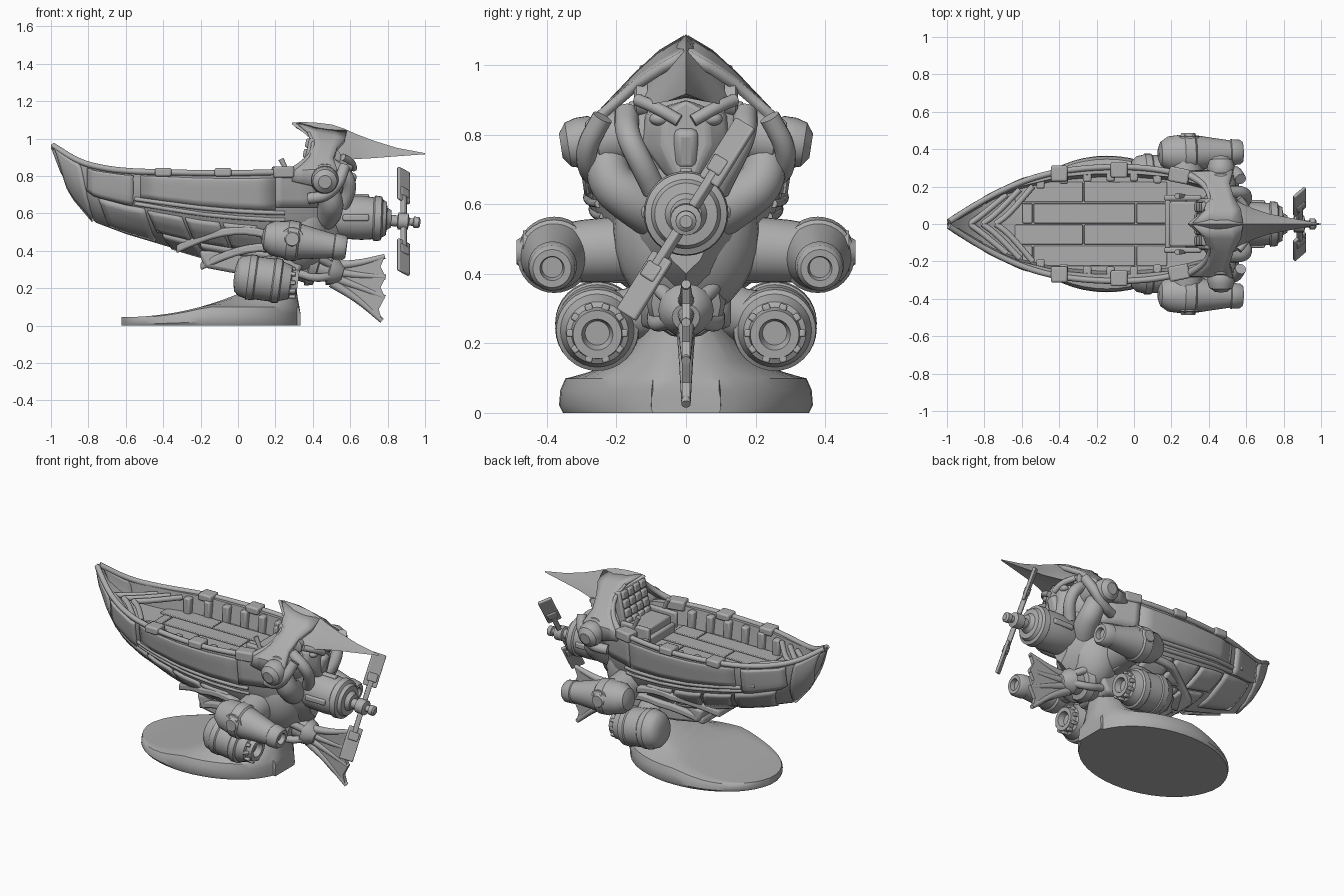
import bpy, bmesh, math
from mathutils import Vector, Euler

if "Cube" in bpy.data.objects:
    bpy.data.objects.remove(bpy.data.objects["Cube"])
grey = bpy.data.materials.new("plain grey")
grey.use_nodes = True
grey.diffuse_color = (0.42, 0.42, 0.42, 1)
grey.node_tree.nodes["Principled BSDF"].inputs["Base Color"].default_value = grey.diffuse_color
parts = []

def loft(name, rings, closed=True, mirror=False, bevel=0, thick=0):
    """Skin rows of equal size into a part; closed rows are rings with end caps."""
    n, last = len(rings[0]), len(rings) - 1
    faces = [(i * n + j, i * n + (j + 1) % n, (i + 1) * n + (j + 1) % n, (i + 1) * n + j)
             for i in range(last) for j in range(n if closed else n - 1)]
    if closed:
        faces += [tuple(range(n)), tuple(range(last * n, last * n + n))]
    mesh = bpy.data.meshes.new(name)
    mesh.from_pydata([tuple(v) for r in rings for v in r], [], faces)
    mesh.materials.append(grey)
    bm = bmesh.new()
    bm.from_mesh(mesh)
    bmesh.ops.recalc_face_normals(bm, faces=bm.faces)
    bm.to_mesh(mesh)
    bm.free()
    ob = bpy.data.objects.new(name, mesh)
    bpy.context.collection.objects.link(ob)
    if thick:
        mod = ob.modifiers.new("Thickness", "SOLIDIFY")
        mod.thickness, mod.offset = thick, 0
    if bevel:
        mod = ob.modifiers.new("Bevel", "BEVEL")
        mod.width, mod.segments = bevel, 2
    if mirror:
        ob.modifiers.new("Mirror", "MIRROR").use_axis = (False, True, False)
    parts.append(ob)

def sweep(name, path, tangents, sides, **kw):
    """Carry a circle along (x, y, z, radius) points without twisting."""
    rings, old, q = [], tangents[0], tangents[0].to_track_quat("Z", "Y")
    for p, tangent in zip(path, tangents):
        q, old = old.rotation_difference(tangent) @ q, tangent
        turn = [2 * math.pi * k / sides for k in range(sides)]
        rings.append([p.xyz + q @ Vector((p.w * math.cos(u), p.w * math.sin(u), 0)) for u in turn])
    loft(name, rings, **kw)

def lathe(name, start, end, profile, sides=32, **kw):
    """Turn (fraction along axis, radius) pairs around start-end."""
    a, b = Vector(start), Vector(end)
    path = [Vector((*a.lerp(b, t), r)) for t, r in profile]
    sweep(name, path, [b - a] * len(path), sides, **kw)

def tube(name, points, radius, tips=(1, 1), **kw):
    last = len(points) - 1
    path = [Vector((*p, radius * (tips[0] + (tips[1] - tips[0]) * i / last))) for i, p in enumerate(points)]
    for _ in range(3):
        cut = [a.lerp(b, t) for a, b in zip(path, path[1:]) for t in (.25, .75)]
        path = [path[0]] + cut + [path[-1]]
    ends = zip(path[:1] + path[:-1], path[1:] + path[-1:])
    sweep(name, path, [(b - a).xyz for a, b in ends], 16, **kw)

def box(name, loc, size, rot=(0, 0, 0), bevel=.01, **kw):
    m = Euler(rot).to_matrix()
    loft(name, [[m @ Vector((i * size[0] / 2, j * size[1] / 2, k * size[2] / 2)) + Vector(loc)
                 for i, j in ((-1, -1), (1, -1), (1, 1), (-1, 1))] for k in (-1, 1)], bevel=bevel, **kw)

def ball(name, loc, radii, **kw):
    grid = [[(math.cos(a), math.sin(a) * math.cos(b), math.sin(a) * math.sin(b))
             for b in [math.pi * j / 14 for j in range(28)]] for a in [.01 + math.pi * i / 16.1 for i in range(17)]]
    loft(name, [[[c + r * d for c, r, d in zip(loc, radii, v)] for v in row] for row in grid], **kw)

def slab(name, outline, half, **kw):
    loft(name, [[(x, s * half, z) for x, z in outline] for s in (-1, 1)], **kw)

def ring(half):
    """Close a +y half section by reflecting it."""
    return half + [(x, -y, z) for x, y, z in reversed(half) if abs(y) > 1e-6]

def at(table, key):
    """Interpolate table rows by their first column."""
    key = min(key, table[-1][0])
    a, b = next((a, b) for a, b in zip(table, table[1:]) if key <= b[0])
    return [p + (q - p) * (key - a[0]) / (b[0] - a[0]) for p, q in zip(a, b)]

# Hull stations: x, half width, rim height, keel height; side section: step, width, drop
HULL = [(-1, .005, .97, .95), (-.95, .04, .93, .82), (-.87, .09, .88, .68), (-.76, .155, .845, .55),
        (-.6, .23, .825, .49), (-.4, .285, .82, .43), (-.2, .305, .815, .37), (0, .305, .815, .33),
        (.2, .285, .82, .3), (.36, .235, .82, .3), (.47, .17, .8, .34), (.55, .1, .74, .4)]
SIDE = [(0, 1, 0), (1, 1, .12), (2, .93, .42), (3, .76, .66), (4, .42, .88), (5, 0, 1)]

def hull_point(x, step):
    x, w, rim, keel = at(HULL, x)
    _, width, drop = at(SIDE, step)
    return (x, width * w, rim - drop * (rim - keel))

rings = []
for x, w, rim, keel in HULL:
    deck = max(.7, rim - .4 * (rim - keel))
    rings.append(ring([hull_point(x, f) for f in range(5, -1, -1)]
                      + [(x, .88 * w, rim), (x, .82 * w, deck), (x, 0, deck)]))
loft("hull", rings)

def patch(name, x0, x1, f0, f1, thick=.03, slant=0):
    """Raised armour plate following the hull."""
    loft(name, [[hull_point(x0 + (x1 - x0) * i / 7 + slant * j / 6, f0 + (f1 - f0) * j / 6)
                 for j in range(7)] for i in range(8)], closed=False, thick=thick, mirror=True)

patch("prow_plate", -.985, -.85, .2, 5, .03, .08)
patch("bow_plate", -.8, -.56, .5, 2.4)
patch("bow_lower_plate", -.74, -.5, 2.5, 4.6, .025, .06)
for k in range(3):
    patch("belly_plate", -.48 + .2 * k, -.3 + .2 * k, 2.6, 3.7, .03, .05)
    patch("keel_plate", -.4 + .2 * k, -.22 + .2 * k, 3.8, 4.9, .03, .05)
patch("side_panel", -.52, .2, .5, 1.9, .012)
patch("stern_side_plate", .2, .42, 0, 1.8, .035)

# Gunwale, rubbing strakes, clamps, inner ribs and bow chevrons
tube("gunwale", [hull_point(-.99 + .14 * k, 0) for k in range(10)], .016, mirror=True)
for f in (2, 2.3):
    tube("strake", [hull_point(-.55 + .1 * k, f) for k in range(9)], .012, mirror=True)
for x in (-.4, -.08):
    box("rail_clamp", (x, at(HULL, x)[1] - .015, .82), (.09, .085, .045), mirror=True)
box("rail_end_clamp", (.24, .26, .82), (.11, .08, .06), (0, 0, -.2), mirror=True)
for x in [-.5 + .125 * k for k in range(6)]:
    box("inner_rib", (x, at(HULL, x)[1] * .83, .75), (.045, .05, .12), mirror=True)
for x in (-.88, -.81, -.74):
    tube("bow_chevron", [(x, 0, .8), (x + .07, .05, .8), (x + .2, at(HULL, x + .2)[1] * .82, .8)], .016, mirror=True)

# Deck planks with staggered seams
for row in range(4):
    cuts = [-.64, -.27, .18] if row % 2 else [-.6, -.54, .01, .18]
    for a, b in zip(cuts, cuts[1:]):
        box("deck_plank", ((a + b) / 2, .114 * (row - 1.5), .702), (b - a - .008, .106, .02), bevel=.004)

# Cockpit with padded seat and levers
box("seat_base", (.27, 0, .76), (.16, .24, .1))
box("seat_back", (.38, 0, .87), (.05, .27, .26), (0, .2, 0))
for i in range(16):
    j = i // 4
    box("seat_pad", (.34 + .012 * j, -.09 + .06 * (i % 4), .81 + .055 * j), (.03, .055, .05), (0, .2, 0))
box("seat_arm", (.26, .14, .78), (.2, .03, .1), mirror=True)
box("console", (.18, 0, .73), (.03, .26, .07))
tube("lever", [(.27, .15, .8), (.25, .15, .85), (.23, .15, .89)], .01, (1, 1.5), mirror=True)

# Crown and beak: x, half width, ridge height, eave height
CROWN = [(.29, .004, 1.085, 1.075), (.34, .045, 1.088, 1.04), (.41, .1, 1.086, .98), (.5, .14, 1.075, .9),
         (.57, .125, 1.052, .885), (.63, .085, 1.025, .89), (.72, .055, .99, .895), (.85, .03, .95, .905),
         (1, .002, .922, .916)]
loft("crown_and_beak", [ring([(x, 0, top)] + [(x, w * a, low + (top - low) * b) for a, b in
                              ((.45, .56), (.85, .2), (1, 0))] + [(x, 0, low + (top - low) * .12)])
                        for x, w, top, low in CROWN])

# Hood shell sweeping from the ridge to the shoulders
FRONT = [(.31, 0, 1.072), (.38, .07, 1.03), (.41, .14, .965), (.38, .21, .89), (.29, .265, .825), (.29, .27, .77)]
REAR = [(.58, 0, 1.03), (.57, .07, .99), (.53, .14, .945), (.51, .21, .885), (.53, .275, .83), (.52, .285, .72)]
loft("hood_shell", [[Vector(a).lerp(Vector(b), t / 4) for a, b in zip(FRONT, REAR)] for t in range(5)],
     closed=False, thick=.03, mirror=True)
tube("hood_edge", FRONT[1:5], .018, (.5, 1.1), mirror=True)
ball("head", (.46, 0, .78), (.12, .2, .15))

# Face under the beak
loft("face_mask", [ring([(x, y * k, z) for y, z in ((0, .9), (.1, .86), (.11, .77), (.05, .68), (0, .66))])
                   for x, k in ((.48, 1.3), (.57, 1.1), (.61, .6))], bevel=.01)
tube("brow", [(.56, .14, .9), (.61, .08, .875), (.62, .02, .84)], .018, mirror=True)
ball("eye", (.59, .075, .845), (.025, .03, .02), mirror=True)
box("snout", (.595, 0, .76), (.06, .07, .12), (0, .25, 0), bevel=.02)
lathe("temple_disc", (.5, .11, .9), (.5, .15, .9), [(0, .05), (.8, .05), (1, .035)], mirror=True)

# Shoulders and arm pipes
lathe("shoulder_pod", (.465, .15, .8), (.465, .36, .768),
      [(0, .07), (.3, .08), (.5, .08), (.54, .068), (.58, .073), (.75, .073), (.9, .064), (1, .035)], mirror=True)
tube("shoulder_guard", [(.57, .24, .85), (.54, .29, .76), (.47, .28, .69), (.38, .25, .68)], .03, mirror=True)
tube("arm", [(.47, .23, .75), (.5, .22, .66), (.49, .15, .61), (.45, .08, .57)], .07, (.85, 1.1), mirror=True)
tube("cheek_pipe", [(.5, .17, .86), (.59, .17, .8), (.6, .13, .72), (.56, .09, .64)], .035, mirror=True)

# Stern body and rear engine with propeller
ball("stern_body", (.34, 0, .52), (.17, .21, .25))
lathe("rear_engine", (.43, 0, .585), (.82, 0, .57),
      [(0, .1), (.12, .1), (.13, .118), (.2, .118), (.22, .108), (.3, .115), (.6, .118), (.75, .112), (.77, .122),
       (.86, .118), (.88, .1), (.93, .09), (.94, .06), (1, .045)])
for y, z in ((0, .11), (.11, 0), (-.11, 0)):
    box("engine_rib", (.63, y, .577 + z), (.14, .035, .035), bevel=.008)
lathe("propeller_shaft", (.8, 0, .563), (.975, 0, .55),
      [(0, .03), (.3, .03), (.32, .045), (.62, .045), (.66, .02), (.78, .02), (.8, .03), (.95, .03), (1, .018)], 16)
twist = Euler((-math.atan2(.53, .85), 0, 0)).to_matrix() @ Euler((0, 0, math.pi / 4)).to_matrix()
for reach, *size in ((.1, .028, .028, .12), (.225, .085, .018, .2), (.18, .06, .03, .05)):
    for s in (1, -1):
        spot = twist @ Vector((0, 0, reach * s)) + Vector((.885, 0, .557))
        box("propeller_blade", spot, size, twist.to_euler(), .006)

# Upper side engines
lathe("upper_engine", (.13, .375, .475), (.58, .385, .415),
      [(0, .03), (.03, .065), (.12, .092), (.28, .1), (.3, .108), (.42, .106), (.44, .096), (.6, .083), (.85, .064),
       (.86, .07), (.97, .066), (1, .055), (1, .035), (.94, .03), (.94, .002)], mirror=True)
lathe("upper_engine_mount", (.27, .1, .475), (.28, .38, .46), [(0, .1), (.7, .09), (1, .08)], mirror=True)
lathe("engine_cap", (.29, .44, .462), (.29, .487, .462), [(0, .065), (.6, .062), (.62, .045), (1, .035)], mirror=True)

# Lower barrel engines
lathe("lower_engine", (-.02, .255, .27), (.32, .255, .225),
      [(0, .04), (.03, .085), (.1, .108), (.2, .115), (.22, .121), (.32, .121), (.34, .115), (.6, .115), (.62, .121),
       (.72, .118), (.74, .106), (.88, .09), (.9, .075), (1, .07), (1, .045), (.9, .035), (.9, .002)], mirror=True)
lathe("lower_engine_mount", (.17, .02, .32), (.16, .25, .26), [(0, .1), (.6, .075), (1, .085)], mirror=True)
for u in [k * math.pi / 5 for k in range(10)]:
    spot = (.29, .255 + .077 * math.cos(u), .229 + .077 * math.sin(u))
    box("nozzle_tooth", spot, (.035, .022, .022), (u, 0, 0), .005, mirror=True)

# Side arches and keel fairing
for name, x, z, half in (("side_arch", -.33, .43, .265), ("lower_arch", -.2, .34, .22)):
    arc = [(x + t / 16, half * min(1, .5 + t / 8), z + .1 * math.sin(math.pi * t / 11)) for t in range(9)]
    loft(name, [[(a, b, c), (a, -b, c), (a, -b, c - .045), (a, b, c - .045)] for a, b, c in arc], bevel=.012)
slab("keel_fairing", [(-.21, .4), (-.18, .31), (-.02, .28), (.3, .24), (.36, .34), (.2, .45)], .13, bevel=.02)

# Tail root and finned tail
lathe("tail_root", (.26, 0, .36), (.56, 0, .275),
      [(0, .13), (.2, .13), (.22, .1), (.4, .1), (.42, .115), (.55, .1), (.57, .07), (.75, .065), (.77, .08),
       (.88, .07), (1, .04)], 16)
for a in (0, .12):
    tube("tail_strut", [(.32, .09, .4 - a), (.42, .09, .37 - a), (.52, .03, .31 - a / 3)], .022, mirror=True)
TIPS = [(.785, .37), (.79, .26), (.785, .15), (.77, .025)]
edge = [(.52, .33)]
for (x, z), (x2, z2) in zip(TIPS, TIPS[1:]):
    edge += [(x, z), ((x + x2) / 2 - .025, (z + z2) / 2)]
slab("tail_fin", edge + [TIPS[-1], (.66, .1), (.52, .21)], .012)
for k, (x, z) in enumerate(TIPS):
    root = .32 - .03 * k
    tube("fin_ray", [(.5, 0, root), (.64, 0, (root + z) / 2 - .015 + .01 * k), (x, 0, z)], .022, (1.2, .6))

# Display stand: oval dish sweeping up to a column
rings = []
for c in [math.cos(math.pi * k / 24) for k in range(25)]:
    x, t = -.145 - .478 * c, (1 - c) / 2
    w = max(.365 * math.sqrt(1 - c * c), .1 if c < 0 else .04)
    top = (.045 + .25 * min(1, 1.1 * t) ** 2.1) * min(1, (.345 - x) / .05)
    lip, neck = min(top, .11), .92 - .52 * t
    rings.append(ring([(x, w * a, z) for a, z in (
        (.97, 0), (1, .2 * lip), (.99, .6 * lip), (.95, .9 * lip), ((.95 + neck) / 2, lip + .2 * (top - lip)),
        (neck, lip + .75 * (top - lip)), (neck * .7, top))]))
loft("stand", rings)

# Smooth shading with crisp edges
bpy.ops.object.select_all(action="DESELECT")
for ob in parts:
    ob.select_set(True)
bpy.context.view_layer.objects.active = parts[0]
bpy.ops.object.shade_smooth_by_angle(angle=math.radians(35))
